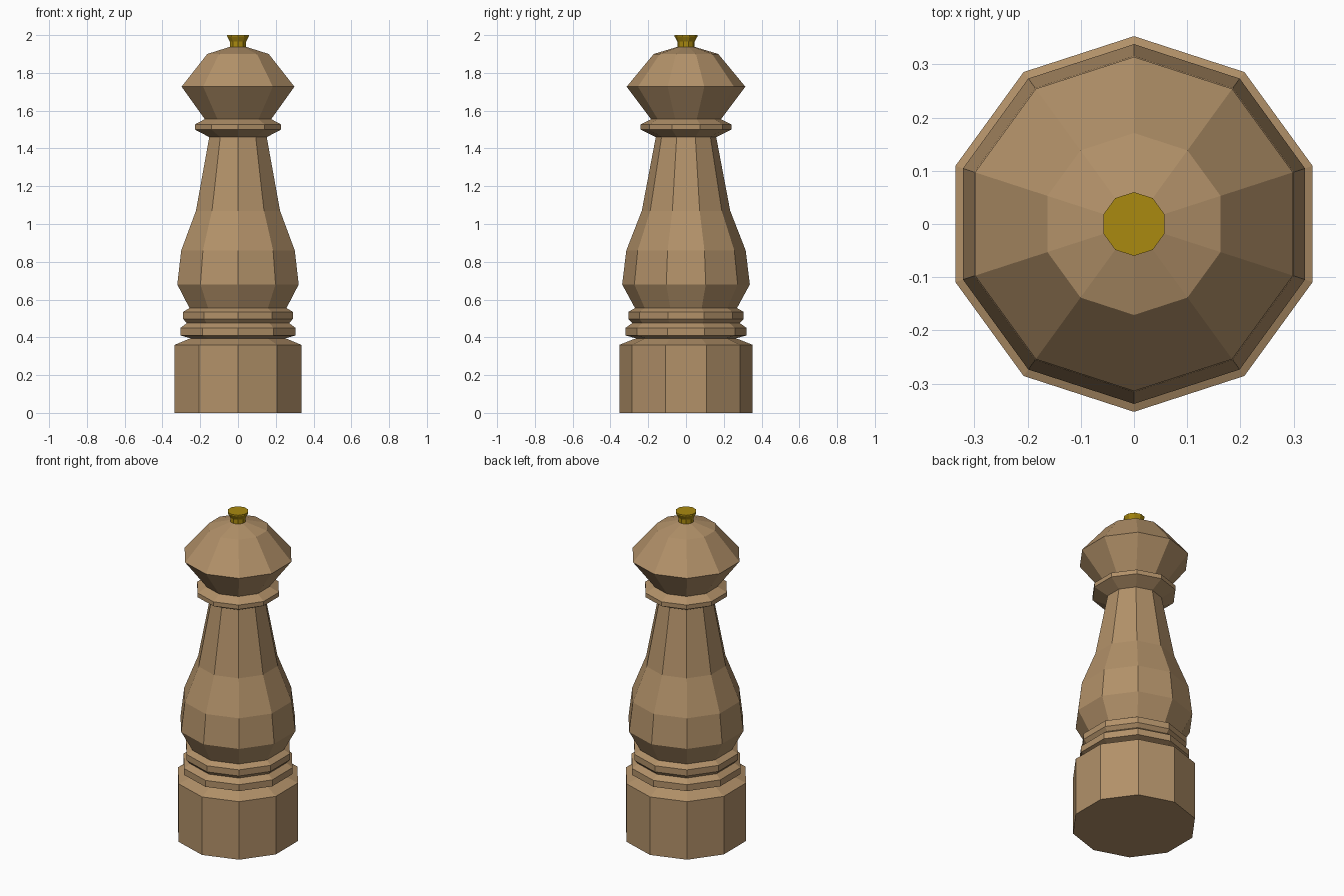
import bpy, bmesh
from math import sin, cos, pi

SIDES = 10

cube = bpy.data.objects.get("Cube")
if cube:
    bpy.data.objects.remove(cube, do_unlink=True)


def make_material(name, color):
    mat = bpy.data.materials.new(name)
    mat.use_nodes = True
    mat.diffuse_color = color
    bsdf = next(n for n in mat.node_tree.nodes if n.type == 'BSDF_PRINCIPLED')
    bsdf.inputs["Base Color"].default_value = color
    return mat


def lathe(name, profile, mat):
    """Turn a (radius, height) profile into a closed faceted solid."""
    bm = bmesh.new()
    rings = []
    for r, z in profile:
        # corners point along the y axis
        angles = [pi / 2 + 2 * pi * i / SIDES for i in range(SIDES)]
        rings.append([bm.verts.new((r * cos(a), r * sin(a), z)) for a in angles])
    for low, high in zip(rings, rings[1:]):
        for i in range(SIDES):
            j = (i + 1) % SIDES
            bm.faces.new((low[i], low[j], high[j], high[i]))
    bm.faces.new(rings[0][::-1])
    bm.faces.new(rings[-1])
    bmesh.ops.recalc_face_normals(bm, faces=bm.faces)
    mesh = bpy.data.meshes.new(name)
    bm.to_mesh(mesh)
    bm.free()
    mesh.materials.append(mat)
    obj = bpy.data.objects.new(name, mesh)
    bpy.context.collection.objects.link(obj)
    return obj


wood = make_material("light wood", (0.445, 0.283, 0.141, 1))
brass = make_material("brass", (0.402, 0.254, 0.005, 1))

# Plinth with two turned rings, belly and tapering neck
lathe("turned_body", [
    (0.353, 0), (0.353, 0.36), (0.265, 0.395),
    (0.32, 0.41), (0.32, 0.45), (0.285, 0.475),
    (0.305, 0.497), (0.305, 0.535), (0.27, 0.555),
    (0.338, 0.68), (0.316, 0.86), (0.234, 1.07), (0.16, 1.46),
    (0.24, 1.5), (0.24, 1.527), (0.185, 1.555),
], wood)

# Rounded head
lathe("head", [(0.185, 1.555), (0.314, 1.727), (0.171, 1.9), (0.045, 1.938)], wood)

# Small flared finial
lathe("finial_knob", [(0.045, 1.93), (0.045, 1.965), (0.06, 1.992), (0.06, 2)], brass)
